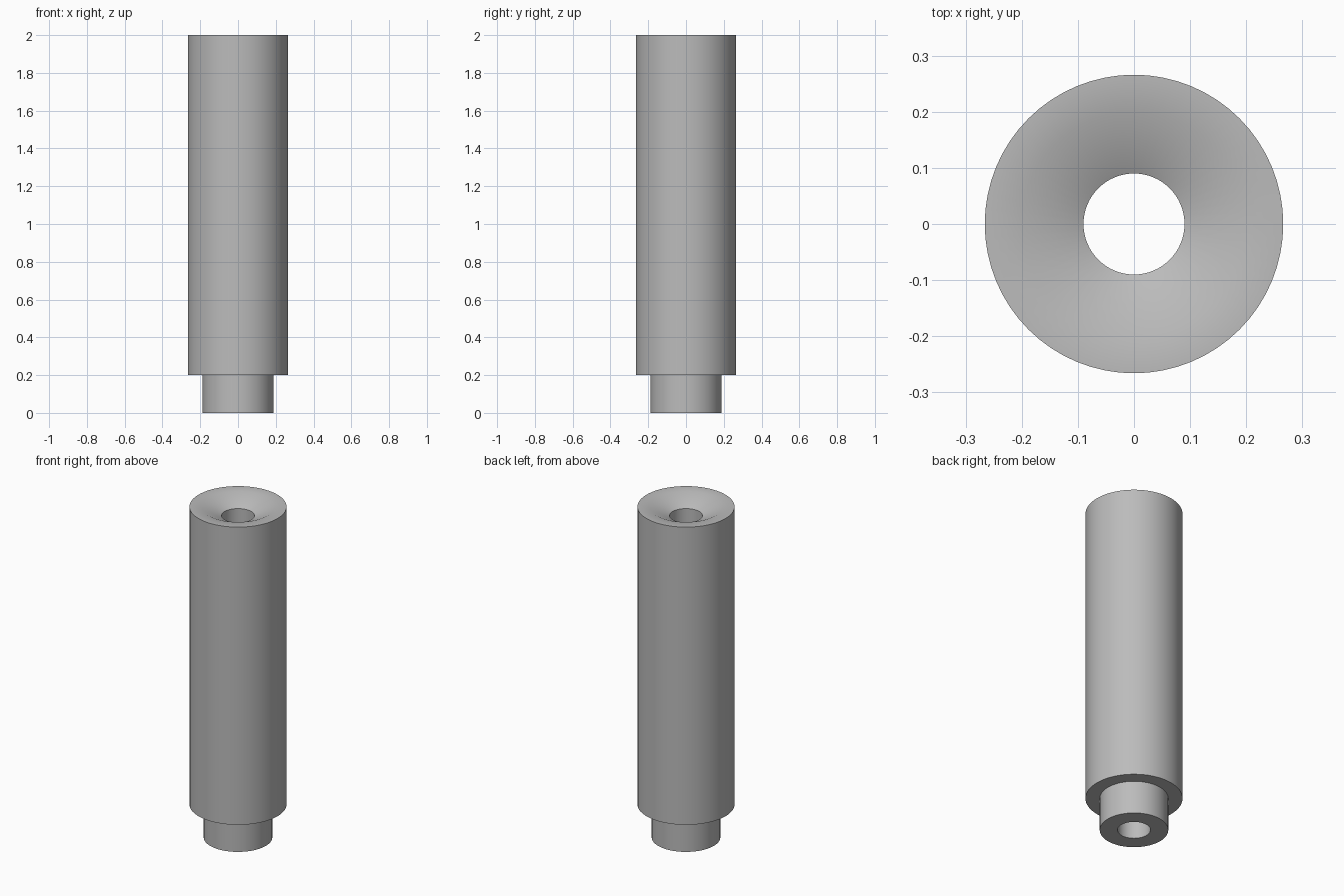
import bpy
import bmesh
import math
from mathutils import Matrix, Vector

cube = bpy.data.objects.get("Cube")
if cube:
    bpy.data.objects.remove(cube, do_unlink=True)

SEGMENTS = 64

# Single grey finish
grey = bpy.data.materials.new("plain_grey")
grey.use_nodes = True
color = (0.5, 0.5, 0.5, 1)
grey.diffuse_color = color
grey.node_tree.nodes["Principled BSDF"].inputs["Base Color"].default_value = color


def lathe(name, profile):
    """Revolve a closed (radius, height) profile around z."""
    bm = bmesh.new()
    verts = [bm.verts.new((r, 0, z)) for r, z in profile]
    edges = [bm.edges.new((a, b)) for a, b in zip(verts, verts[1:] + verts[:1])]
    bmesh.ops.spin(bm, geom=verts + edges, cent=(0, 0, 0), axis=(0, 0, 1),
                   angle=math.tau, steps=SEGMENTS, use_merge=True)
    bmesh.ops.remove_doubles(bm, verts=bm.verts, dist=0.0001)
    bmesh.ops.recalc_face_normals(bm, faces=bm.faces)
    mesh = bpy.data.meshes.new(name)
    bm.to_mesh(mesh)
    bm.free()
    mesh.materials.append(grey)
    obj = bpy.data.objects.new(name, mesh)
    bpy.context.collection.objects.link(obj)
    bpy.ops.object.select_all(action="DESELECT")
    obj.select_set(True)
    bpy.context.view_layer.objects.active = obj
    bpy.ops.object.shade_smooth_by_angle(angle=math.radians(30))
    return obj


# Stepped tube: narrow spigot, wide body, countersunk mouth, through bore
lathe("stepped_tube", [
    (0.09, 0), (0.188, 0), (0.188, 0.2), (0.266, 0.2),
    (0.266, 2), (0.2, 2), (0.09, 1.946),
])
